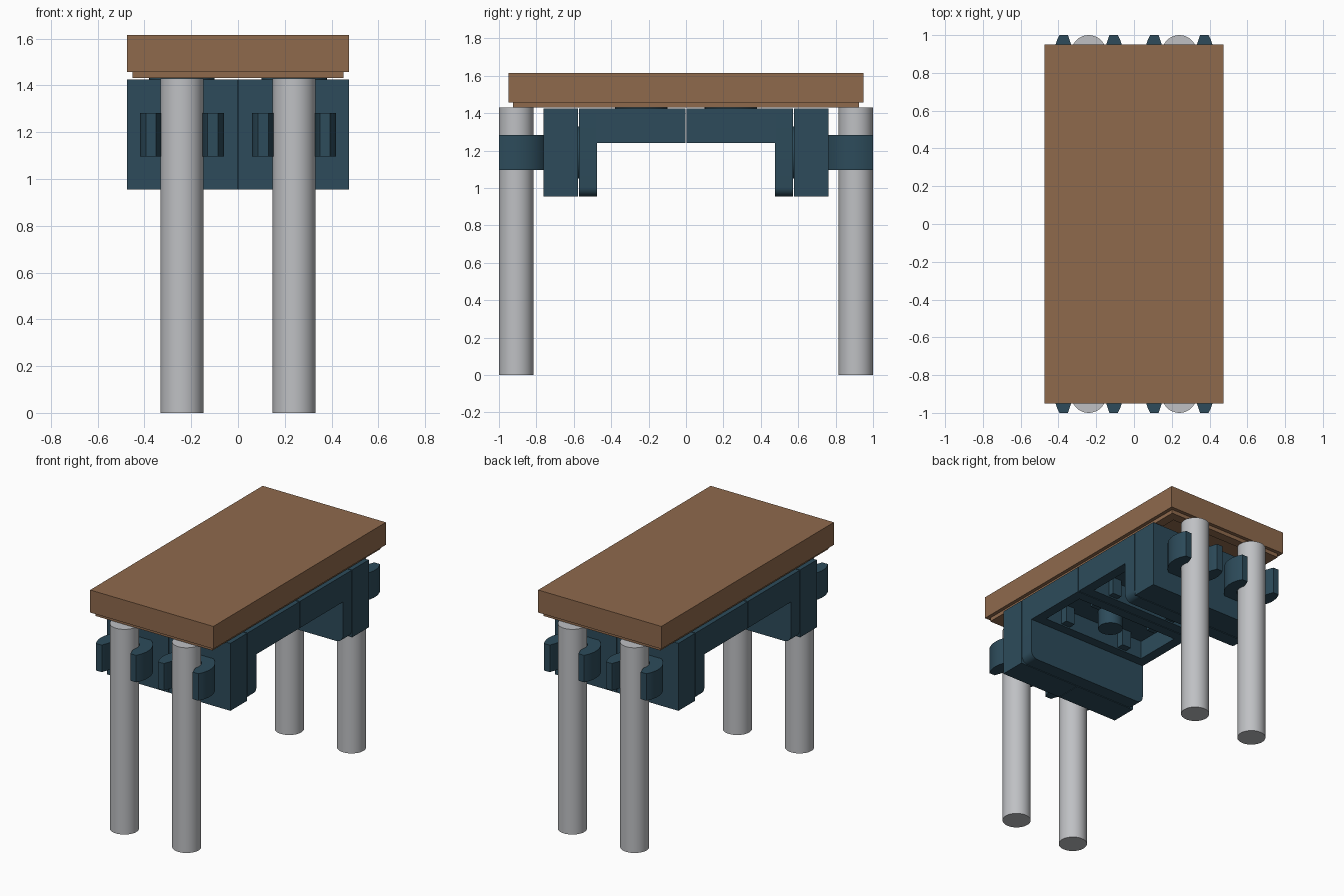
import bpy, bmesh, math
from mathutils import Vector, Matrix

if "Cube" in bpy.data.objects:
    bpy.data.objects.remove(bpy.data.objects["Cube"], do_unlink=True)


def material(name, rgb):
    m = bpy.data.materials.new(name)
    m.use_nodes = True
    m.diffuse_color = (*rgb, 1)
    m.node_tree.nodes["Principled BSDF"].inputs["Base Color"].default_value = (*rgb, 1)
    return m


BROWN = material("warm brown", (0.275, 0.143, 0.073))
BLUE = material("dark slate blue", (0.026, 0.071, 0.104))
GREY = material("light grey", (0.52, 0.53, 0.55))


def finish(bm, name, mat, smooth=False):
    bmesh.ops.recalc_face_normals(bm, faces=bm.faces[:])
    mesh = bpy.data.meshes.new(name)
    bm.to_mesh(mesh)
    bm.free()
    mesh.materials.append(mat)
    ob = bpy.data.objects.new(name, mesh)
    bpy.context.collection.objects.link(ob)
    if smooth:
        bpy.ops.object.select_all(action='DESELECT')
        ob.select_set(True)
        bpy.context.view_layer.objects.active = ob
        bpy.ops.object.shade_smooth_by_angle(angle=math.radians(35))
    return ob


def box(name, mat, lo, hi, hollow=None, wall=0.07, depth=0.13):
    """Box between two corners; an optional cavity opens toward the hollow direction."""
    lo, hi = Vector(lo), Vector(hi)
    bm = bmesh.new()
    scale = Matrix.Diagonal((*(hi - lo), 1))
    bmesh.ops.create_cube(bm, size=1, matrix=Matrix.Translation((lo + hi) / 2) @ scale)
    if hollow:
        d = Vector(hollow)
        bm.normal_update()
        face = max(bm.faces, key=lambda f: f.normal.dot(d))
        bmesh.ops.inset_region(bm, faces=[face], thickness=wall, use_even_offset=True)
        inner = bmesh.ops.extrude_discrete_faces(bm, faces=[face])["faces"][0]
        bmesh.ops.translate(bm, verts=inner.verts[:], vec=-d * depth)
    return finish(bm, name, mat)


def cylinder(name, mat, centre, radius, length, axis='Z'):
    bm = bmesh.new()
    turn = Matrix.Rotation(math.pi / 2, 4, 'X') if axis == 'Y' else Matrix()
    bmesh.ops.create_cone(bm, cap_ends=True, segments=40, radius1=radius, radius2=radius,
                          depth=length, matrix=Matrix.Translation(centre) @ turn)
    return finish(bm, name, mat, True)


def prism(name, mat, points, direction):
    bm = bmesh.new()
    face = bm.faces.new([bm.verts.new(p) for p in points])
    new = bmesh.ops.extrude_face_region(bm, geom=[face])["geom"]
    bmesh.ops.translate(bm, vec=direction,
                        verts=[g for g in new if isinstance(g, bmesh.types.BMVert)])
    return finish(bm, name, mat, True)


def arc(cx, cy, r, start, end, steps):
    for i in range(steps + 1):
        a = math.radians(start + (end - start) * i / steps)
        yield cx + r * math.cos(a), cy + r * math.sin(a)


W = 0.475          # half width
P = 0.24           # stud and leg offset from the middle
LOW, TOP = 0.955, 1.425

# Table top: slab with a stepped, hollow lower lip
box("table_top", BROWN, (-W, -0.95, 1.458), (W, 0.95, 1.615), (0, 0, -1), 0.09, 0.07)
box("table_top_lip", BROWN, (-0.45, -0.925, 1.431), (0.45, 0.925, 1.46), (0, 0, -1), 0.065, 0.028)

for s, end in ((-1, "front"), (1, "back")):
    def span(x0, x1, y0, y1, z0, z1):
        ya, yb = sorted((s * y0, s * y1))
        return (x0, ya, z0), (x1, yb, z1)

    # Bracket: hollow shelf under the top
    box(end + "_bracket_shelf", BLUE, *span(-W, W, 0.003, 0.48, 1.24, TOP), (0, 0, -1))
    # Bracket: upright plate with rounded bottom corners
    r = 0.05
    outline = [(W, TOP), (-W, TOP)]
    outline += arc(-W + r, LOW + r, r, 180, 270, 8)
    outline += arc(W - r, LOW + r, r, 270, 360, 8)
    prism(end + "_bracket_upright", BLUE, [(x, s * 0.477, z) for x, z in outline],
          (0, s * 0.095, 0))
    # Pin inside the shelf
    cylinder(end + "_shelf_pin", BLUE, (0, s * P, 1.31), 0.08, 0.14)

    for side, name in ((1, "left"), (-1, "right")):
        x = side * P
        tag = f"{end}_{name}_"
        # Studs and small ribs of the bracket
        cylinder(tag + "top_stud", BLUE, (x, s * P, TOP + 0.035), 0.14, 0.07)
        cylinder(tag + "side_stud", BLUE, (x, s * 0.605, 1.19), 0.14, 0.07, 'Y')
        for k, y in enumerate((0.09, 0.385)):
            box(f"{tag}rib_{k}", BLUE,
                *span(x - 0.035, x + 0.035, y - 0.025, y + 0.025, 1.25, 1.38))

        # End plate that carries the clip
        xa, xb = sorted((side * 0.002, side * W))
        box(tag + "end_plate", BLUE, *span(xa, xb, 0.578, 0.762, LOW, TOP),
            (0, -s, 0), 0.08, 0.1)

        # C-shaped clip, open outward with flared tips
        cy = 0.908
        ring = list(arc(x, cy, 0.18, 149, 391, 28))
        ring.append((x + 0.11, 1.0))
        ring += arc(x, cy, 0.095, 380, 160, 24)
        ring.append((x - 0.11, 1.0))
        prism(tag + "clip", BLUE, [(px, s * py, 1.095) for px, py in ring], (0, 0, 0.188))

        # Leg
        cylinder(tag + "leg", GREY, (x, s * cy, 0.715), 0.092, 1.43)
